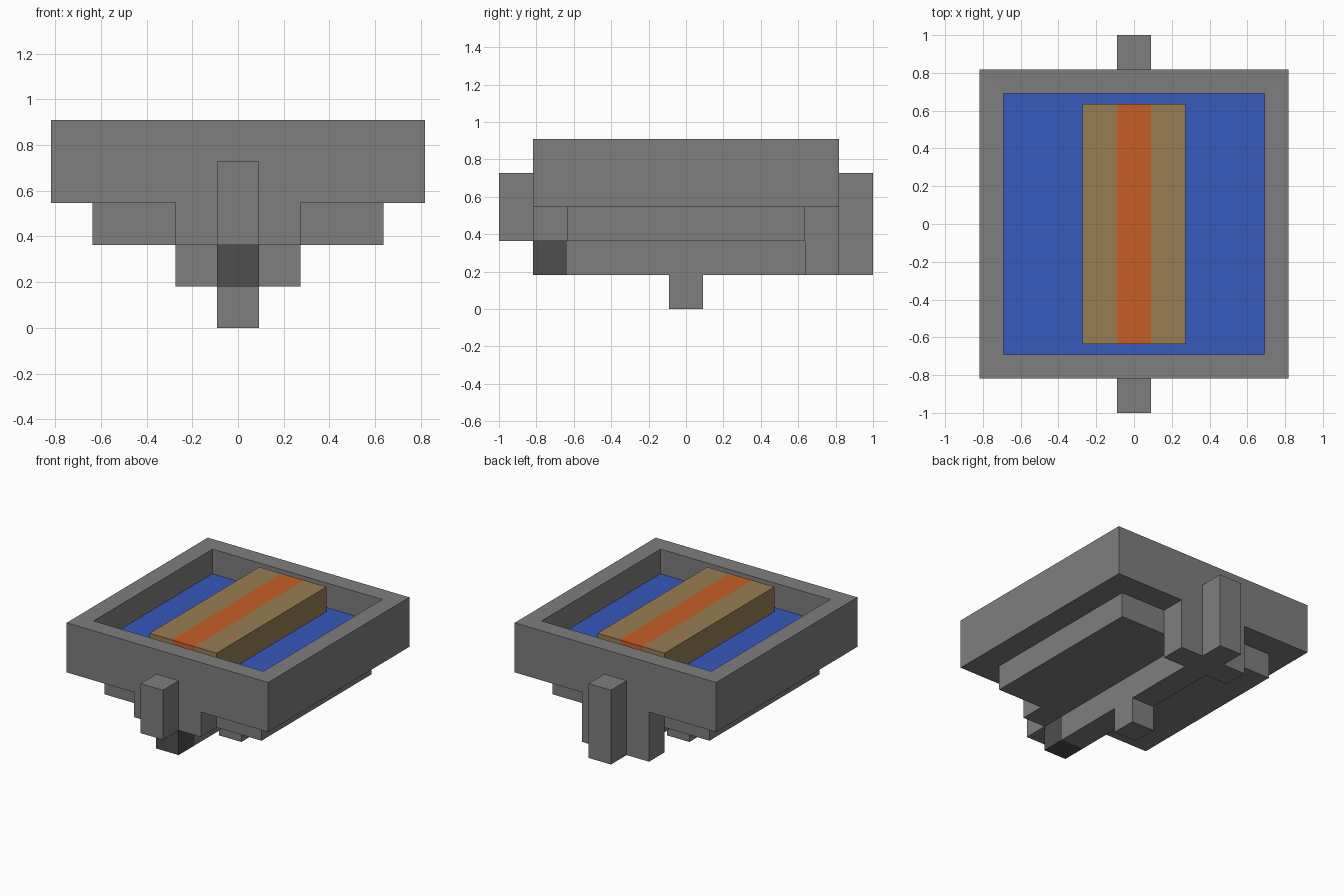
import bpy, bmesh

U = 2 / 11  # one block of the model

if "Cube" in bpy.data.objects:
    bpy.data.objects.remove(bpy.data.objects["Cube"], do_unlink=True)


def material(name, rgb):
    m = bpy.data.materials.new(name)
    m.use_nodes = True
    m.diffuse_color = (*rgb, 1)
    m.node_tree.nodes["Principled BSDF"].inputs["Base Color"].default_value = (*rgb, 1)
    return m


gray = material("stone gray", (0.21, 0.21, 0.21))
dark = material("dark gray", (0.077, 0.077, 0.077))
blue = material("blue", (0.037, 0.102, 0.51))
tan = material("tan", (0.315, 0.205, 0.087))
orange = material("orange", (0.57, 0.114, 0.019))


def box(name, x, y, z, mats, shape=None):
    """Box from (low, high) block ranges; shape edits its mesh."""
    bm = bmesh.new()
    bmesh.ops.create_cube(bm, size=1)
    for v in bm.verts:
        for i, (low, high) in enumerate((x, y, z)):
            v.co[i] = (high if v.co[i] > 0 else low) * U
    if shape:
        shape(bm)
    mesh = bpy.data.meshes.new(name)
    bm.to_mesh(mesh)
    bm.free()
    for m in mats:
        mesh.materials.append(m)
    obj = bpy.data.objects.new(name, mesh)
    bpy.context.collection.objects.link(obj)
    return obj


def recess_top(bm):
    # Inset the top and sink it, leaving a coloured floor
    top = max(bm.faces, key=lambda f: f.calc_center_median().z)
    bmesh.ops.inset_region(bm, faces=[top], thickness=U)
    bmesh.ops.translate(bm, verts=list(top.verts), vec=(0, 0, -0.001))
    bmesh.ops.inset_region(bm, faces=[top], thickness=0)
    for v in top.verts:
        v.co.z = 4 * U
    top.material_index = 1


def stripe(bm):
    # Cut the beam lengthwise and colour the middle
    for side in (-1, 1):
        bmesh.ops.bisect_plane(bm, geom=bm.verts[:] + bm.edges[:] + bm.faces[:],
                               plane_co=(side * U / 2, 0, 0), plane_no=(1, 0, 0))
    for f in bm.faces:
        f.material_index = int(abs(f.calc_center_median().x) < U / 2)


# Tray with its recessed floor and the striped beam across it
box("frame", (-4.5, 4.5), (-4.5, 4.5), (3, 5), [gray, blue], recess_top)
box("beam", (-1.5, 1.5), (-3.5, 3.5), (4, 5), [tan, orange], stripe)

# Stepped underside
box("under_plate", (-3.5, 3.5), (-3.5, 3.5), (2, 3), [gray])
box("front_bracket", (-1.5, 1.5), (-4.5, -3.5), (2, 3), [gray])
box("back_bracket", (-1.5, 1.5), (3.5, 4.5), (1, 3), [gray])
box("keel", (-0.5, 0.5), (-3.5, 3.5), (1, 2), [gray])
box("keel_tip", (-0.5, 0.5), (-4.5, -3.5), (1, 2), [dark])
box("foot", (-0.5, 0.5), (-0.5, 0.5), (0, 1), [gray])

# End posts
box("front_post", (-0.5, 0.5), (-5.5, -4.5), (2, 4), [gray])
box("back_post", (-0.5, 0.5), (4.5, 5.5), (1, 4), [gray])
